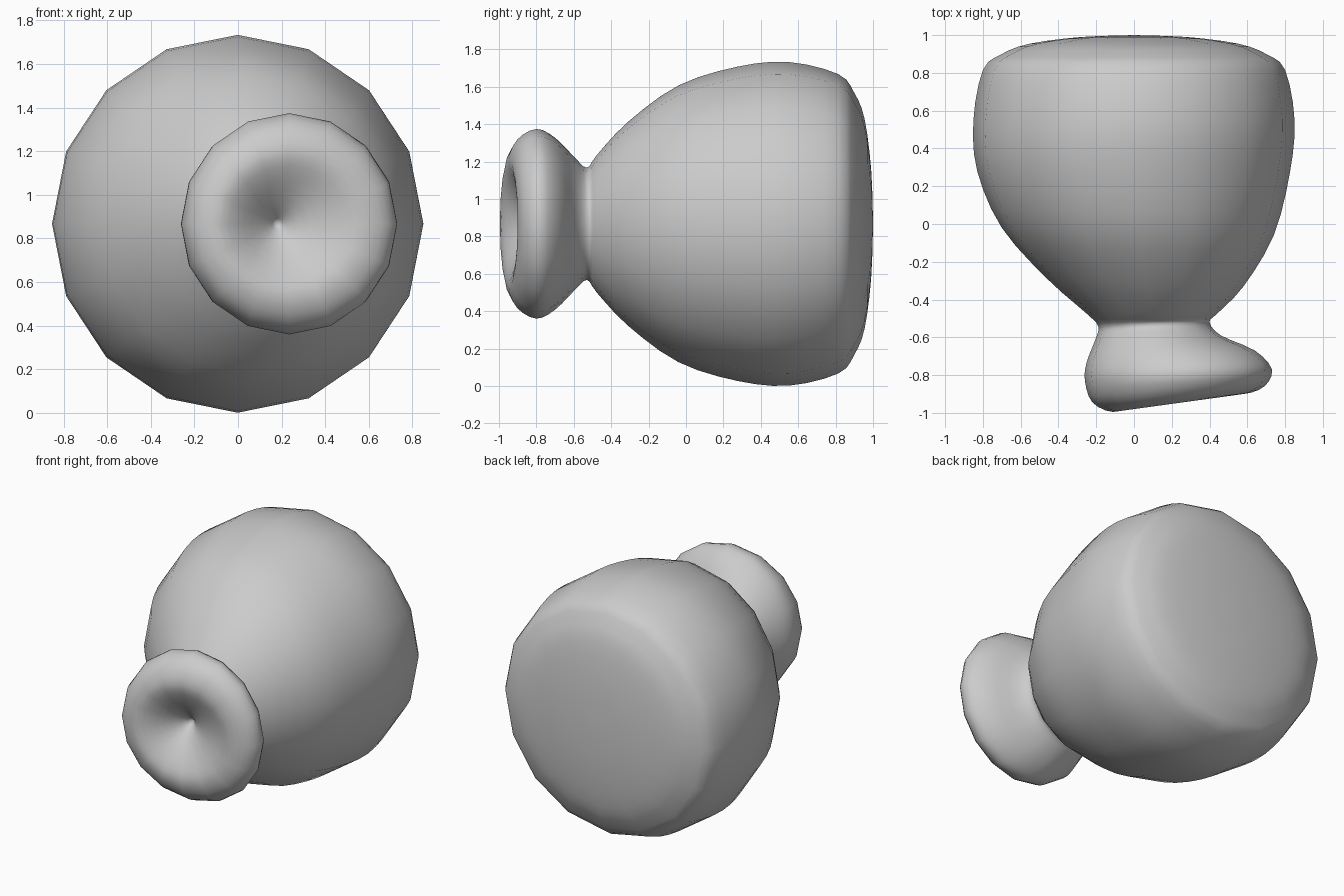
import bpy
import bmesh
import math
from mathutils import Vector

SIDES = 16
STEPS = 3
MID_Z = 0.867

default_cube = bpy.data.objects.get("Cube")
if default_cube:
    bpy.data.objects.remove(default_cube, do_unlink=True)


def ring(left, right, height):
    """Cross-section: left and right ends in plan, and half height."""
    return Vector((*left, *right, height))


def mirrored(x, y, height):
    return ring((-x, y), (x, y), height)


def spline(points, steps):
    """Smooth curve passing through every control section."""
    result = []
    last = len(points) - 1
    for i in range(last):
        a, b = points[max(i - 1, 0)], points[i]
        c, d = points[i + 1], points[min(i + 2, last)]
        for s in range(steps):
            t = s / steps
            result.append(b + (c - a) * (t / 2)
                          + (a * 2 - b * 5 + c * 4 - d) * (t * t / 2)
                          + (b * 3 - a - c * 3 + d) * (t ** 3 / 2))
    result.append(points[last])
    return result


def loft(name, sections):
    """Skin the sections, closing both ends on a single point."""
    bm = bmesh.new()
    loops = []
    for index, (lx, ly, rx, ry, height) in enumerate(sections):
        left, right = Vector((lx, ly, MID_Z)), Vector((rx, ry, MID_Z))
        centre, half = (left + right) / 2, (right - left) / 2
        if index in (0, len(sections) - 1):
            loops.append([bm.verts.new(centre)] * SIDES)
            continue
        angles = [math.tau * k / SIDES for k in range(SIDES)]
        loops.append([bm.verts.new(centre + half * math.cos(a)
                                   + Vector((0, 0, height * math.sin(a))))
                      for a in angles])
    for first, second in zip(loops, loops[1:]):
        for k in range(SIDES):
            n = (k + 1) % SIDES
            corners = [first[k], first[n], second[n], second[k]]
            bm.faces.new(list(dict.fromkeys(corners)))
    bmesh.ops.recalc_face_normals(bm, faces=bm.faces)
    for face in bm.faces:
        face.smooth = True
    mesh = bpy.data.meshes.new(name)
    bm.to_mesh(mesh)
    bm.free()
    obj = bpy.data.objects.new(name, mesh)
    bpy.context.collection.objects.link(obj)
    return obj


# Rounded back and widest part of the bulb
back = [
    mirrored(0, 1, 0),
    mirrored(0.28, 0.99, 0.29),
    mirrored(0.55, 0.955, 0.56),
    mirrored(0.7, 0.9, 0.7),
    mirrored(0.8, 0.815, 0.8),
    mirrored(0.85, 0.55, 0.865),
]

# Lopsided taper down to the neck
taper = [
    ring((-0.83, 0.28), (0.825, 0.27), 0.84),
    ring((-0.7, -0.02), (0.74, -0.06), 0.74),
    ring((-0.46, -0.29), (0.58, -0.33), 0.545),
    ring((-0.25, -0.475), (0.44, -0.475), 0.37),
    ring((-0.19, -0.54), (0.4, -0.52), 0.3),
]

# Flared, tilted lip
lip = [
    ring((-0.2, -0.6), (0.46, -0.59), 0.355),
    ring((-0.25, -0.73), (0.64, -0.67), 0.46),
    ring((-0.26, -0.83), (0.73, -0.77), 0.507),
    ring((-0.22, -0.945), (0.69, -0.86), 0.45),
    ring((-0.11, -0.995), (0.58, -0.9), 0.34),
]

# Pointed dimple inside the lip
dimple = [
    ring((-0.01, -0.95), (0.46, -0.88), 0.23),
    ring((0.09, -0.85), (0.28, -0.82), 0.1),
    ring((0.18, -0.74), (0.18, -0.74), 0),
]

loft("bulb_with_flared_lip", spline(back + taper + lip + dimple, STEPS))
